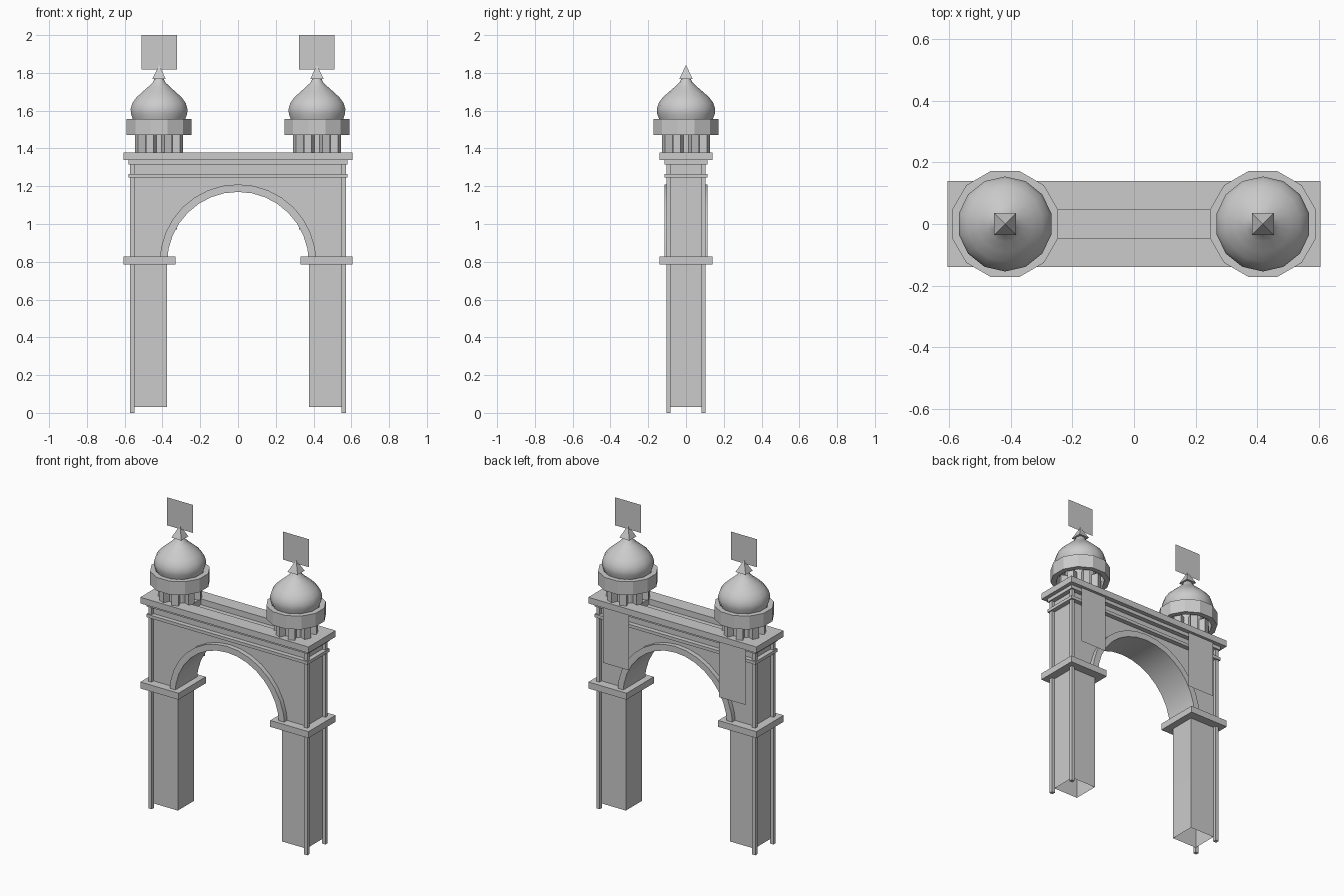
import bpy, bmesh, math
from mathutils import Matrix

if "Cube" in bpy.data.objects:
    bpy.data.objects.remove(bpy.data.objects["Cube"])


def make(name, bm, smooth=False):
    bmesh.ops.recalc_face_normals(bm, faces=bm.faces)
    me = bpy.data.meshes.new(name)
    bm.to_mesh(me)
    bm.free()
    ob = bpy.data.objects.new(name, me)
    bpy.context.collection.objects.link(ob)
    if smooth:
        bpy.ops.object.select_all(action='DESELECT')
        ob.select_set(True)
        bpy.context.view_layer.objects.active = ob
        bpy.ops.object.shade_smooth_by_angle(angle=math.radians(32))
    return ob


def box(name, x0, x1, y0, y1, z0, z1):
    bm = bmesh.new()
    m = Matrix.Translation(((x0 + x1) / 2, (y0 + y1) / 2, (z0 + z1) / 2)) \
        @ Matrix.Diagonal((x1 - x0, y1 - y0, z1 - z0, 1))
    bmesh.ops.create_cube(bm, size=1, matrix=m)
    return make(name, bm)


def sheet(name, x, z0, z1, y, half=0.094):
    bm = bmesh.new()
    bm.faces.new([bm.verts.new((x + a * half, y, z))
                  for a, z in ((-1, z0), (1, z0), (1, z1), (-1, z1))])
    return make(name, bm)


def extrude_xz(name, pts, y0, y1, smooth=False, open_below=None):
    bm = bmesh.new()
    a = [bm.verts.new((x, y0, z)) for x, z in pts]
    b = [bm.verts.new((x, y1, z)) for x, z in pts]
    bm.faces.new(a)
    bm.faces.new(b[::-1])
    n = len(pts)
    for i in range(n):
        j = (i + 1) % n
        if open_below and pts[i][1] < open_below and pts[j][1] < open_below:
            continue
        bm.faces.new((a[i], b[i], b[j], a[j]))
    return make(name, bm, smooth)


def lathe(name, profile, x, sides, smooth=False, closed=False, turn=0.5):
    bm = bmesh.new()
    rings = []
    for r, z in profile:
        rings.append([bm.verts.new((x + r * math.cos(2 * math.pi * (k + turn) / sides),
                                    r * math.sin(2 * math.pi * (k + turn) / sides), z))
                      for k in range(sides)])
    pairs = list(zip(rings, rings[1:]))
    if closed:
        pairs.append((rings[-1], rings[0]))
    else:
        bm.faces.new(rings[0])
        bm.faces.new(rings[-1])
    for p, q in pairs:
        for k in range(sides):
            j = (k + 1) % sides
            bm.faces.new((p[k], p[j], q[j], q[k]))
    return make(name, bm, smooth)


def arc(r, n=16, cz=0.795):
    return [(r * math.cos(math.pi * i / n), cz + r * math.sin(math.pi * i / n))
            for i in range(n + 1)]


# Gate wall: both legs and the arched span, open at the feet
outline = [(-0.55, 0.03), (-0.55, 1.33), (0.55, 1.33), (0.55, 0.03), (0.375, 0.03)]
outline += arc(0.375) + [(-0.375, 0.03)]
extrude_xz("gate_wall", outline, -0.083, 0.083, True, 0.1)

# Raised arch trim, front and back
trim = arc(0.415) + arc(0.375)[::-1]
extrude_xz("arch_trim_front", trim, -0.113, -0.083, True)
extrude_xz("arch_trim_back", trim, 0.083, 0.113, True)

# Stepped mouldings below the cornice
box("lower_moulding", -0.58, 0.58, -0.113, 0.113, 1.245, 1.265)
box("upper_moulding", -0.58, 0.58, -0.113, 0.113, 1.315, 1.34)

# Cornice slab with a long sunken channel between the towers
box("cornice_front", -0.605, 0.605, -0.14, -0.047, 1.338, 1.378)
box("cornice_back", -0.605, 0.605, 0.047, 0.14, 1.338, 1.378)

for s, side in ((-1, "left"), (1, "right")):
    cx = 0.418 * s
    box("cornice_end_" + side, *sorted((0.3 * s, 0.605 * s)), -0.047, 0.047, 1.338, 1.378)
    # Leg capital and corner posts
    box("leg_capital_" + side, *sorted((0.33 * s, 0.605 * s)), -0.14, 0.14, 0.785, 0.827)
    for t in (-1, 1):
        box("corner_post_" + side, *sorted((0.549 * s, 0.572 * s)),
            *sorted((0.081 * t, 0.104 * t)), 0, 1.338)

    # Small colonnade around a core
    lathe("tower_core_" + side, [(0.092, 1.375), (0.092, 1.54)], cx, 12)
    for k in range(8):
        a = math.pi * (k + 0.5) / 4
        bm = bmesh.new()
        bmesh.ops.create_cube(bm, size=1, matrix=Matrix.Translation((cx, 0, 1.43))
                              @ Matrix.Rotation(a, 4, 'Z')
                              @ Matrix.Translation((0.107, 0, 0))
                              @ Matrix.Diagonal((0.042, 0.042, 0.105, 1)))
        make("tower_column_" + side, bm)

    # Faceted ring, onion dome, pyramid spike
    lathe("tower_ring_" + side, [(0.178, 1.47), (0.178, 1.557), (0.145, 1.557), (0.145, 1.47)],
          cx, 12, closed=True)
    lathe("onion_dome_" + side,
          [(0.135, 1.53), (0.143, 1.557), (0.153, 1.585), (0.154, 1.61), (0.145, 1.64),
           (0.123, 1.67), (0.092, 1.698), (0.058, 1.727), (0.034, 1.75), (0.022, 1.775)],
          cx, 14, smooth=True)
    lathe("dome_spike_" + side, [(0.051, 1.767), (0.001, 1.84)], cx, 4)

    # Flag sheet on top, banner hanging behind
    sheet("flag_" + side, cx, 1.818, 2.0, 0)
    sheet("back_banner_" + side, cx, 0.97, 1.34, 0.122)
